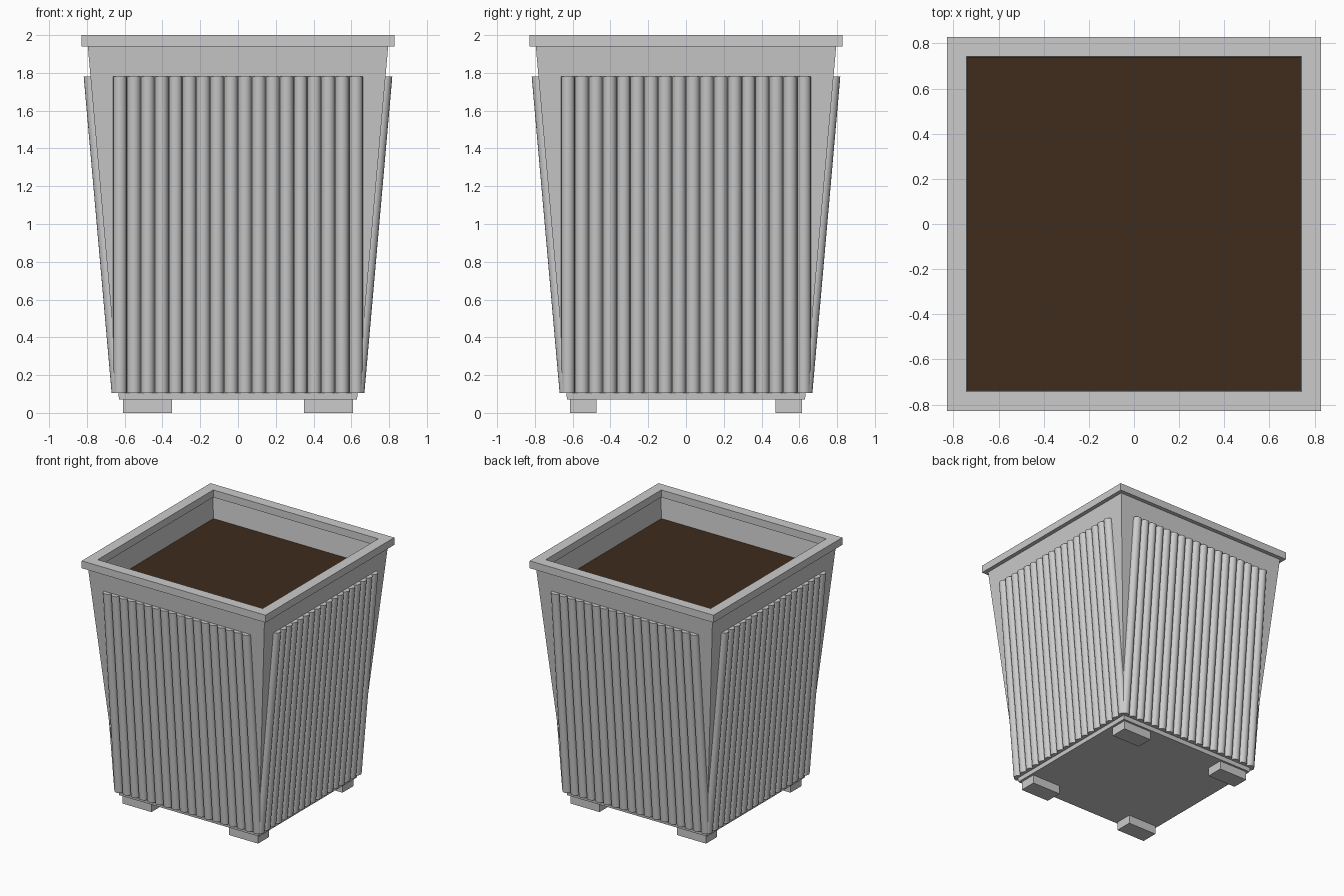
import bpy, bmesh, math

if "Cube" in bpy.data.objects:
    bpy.data.objects.remove(bpy.data.objects["Cube"])

WALL_Z0, WALL_Z1 = 0.07, 1.94
WALL_H0, WALL_H1 = 0.63, 0.795


def wall_half(z):
    return WALL_H0 + (WALL_H1 - WALL_H0) * (z - WALL_Z0) / (WALL_Z1 - WALL_Z0)


def finish(name, bm):
    bmesh.ops.recalc_face_normals(bm, faces=bm.faces)
    me = bpy.data.meshes.new(name)
    bm.to_mesh(me)
    bm.free()
    ob = bpy.data.objects.new(name, me)
    bpy.context.collection.objects.link(ob)
    return ob


def square_loft(name, levels, closed):
    """Skin centred squares (half size, z); closed = ring section, else capped solid."""
    bm = bmesh.new()
    loops = [[bm.verts.new((sx * h, sy * h, z))
              for sx, sy in ((-1, -1), (1, -1), (1, 1), (-1, 1))] for h, z in levels]
    pairs = list(zip(loops, loops[1:]))
    if closed:
        pairs.append((loops[-1], loops[0]))
    else:
        bm.faces.new(loops[0])
        bm.faces.new(loops[-1])
    for a, b in pairs:
        for i in range(4):
            j = (i + 1) % 4
            bm.faces.new((a[i], a[j], b[j], b[i]))
    return finish(name, bm)


# Tapered walls, floor, rim and soil
T = 0.042
square_loft("walls", [(WALL_H0, WALL_Z0), (WALL_H1, WALL_Z1),
                      (WALL_H1 - T, WALL_Z1), (WALL_H0 - T, WALL_Z0)], True)
square_loft("floor", [(WALL_H0 - T, WALL_Z0), (WALL_H0 - T, 0.11)], False)
square_loft("rim", [(0.828, 1.94), (0.828, 2.0), (0.743, 2.0), (0.743, 1.94)], True)
soil = square_loft("soil", [(wall_half(1.73) - T, 1.73), (wall_half(1.77) - T, 1.77)], False)
mat = bpy.data.materials.new("soil_brown")
mat.diffuse_color = (0.05, 0.025, 0.012, 1)
mat.use_nodes = True
mat.node_tree.nodes["Principled BSDF"].inputs["Base Color"].default_value = mat.diffuse_color
soil.data.materials.append(mat)

# Feet
for sx, side in ((-1, "left"), (1, "right")):
    for sy, end in ((-1, "front"), (1, "back")):
        bm = bmesh.new()
        bmesh.ops.create_cube(bm, size=1)
        for v in bm.verts:
            v.co = (sx * 0.48 + v.co.x * 0.26, sy * 0.543 + v.co.y * 0.14,
                    0.035 + v.co.z * 0.07)
        finish(f"{end}_{side}_foot", bm)

# Round ribs following the slope of each wall
PITCH, RADIUS, COUNT, SEG = 0.0735, 0.036, 18, 16
Z0, Z1 = 0.105, 1.78
for k, side in enumerate(("front", "right", "back", "left")):
    bm = bmesh.new()
    for n in range(COUNT):
        x = (n - (COUNT - 1) / 2) * PITCH
        rings = []
        for z in (Z0, Z1):
            rings.append([bm.verts.new((x + RADIUS * math.cos(2 * math.pi * i / SEG),
                                        -wall_half(z) + RADIUS * math.sin(2 * math.pi * i / SEG), z))
                          for i in range(SEG)])
        a, b = rings
        bm.faces.new(a)
        bm.faces.new(b)
        for i in range(SEG):
            j = (i + 1) % SEG
            bm.faces.new((a[i], a[j], b[j], b[i]))
    ribs = finish(side + "_ribs", bm)
    ribs.rotation_euler.z = k * math.pi / 2
    bpy.ops.object.select_all(action='DESELECT')
    ribs.select_set(True)
    bpy.context.view_layer.objects.active = ribs
    bpy.ops.object.shade_smooth_by_angle(angle=math.radians(35))
